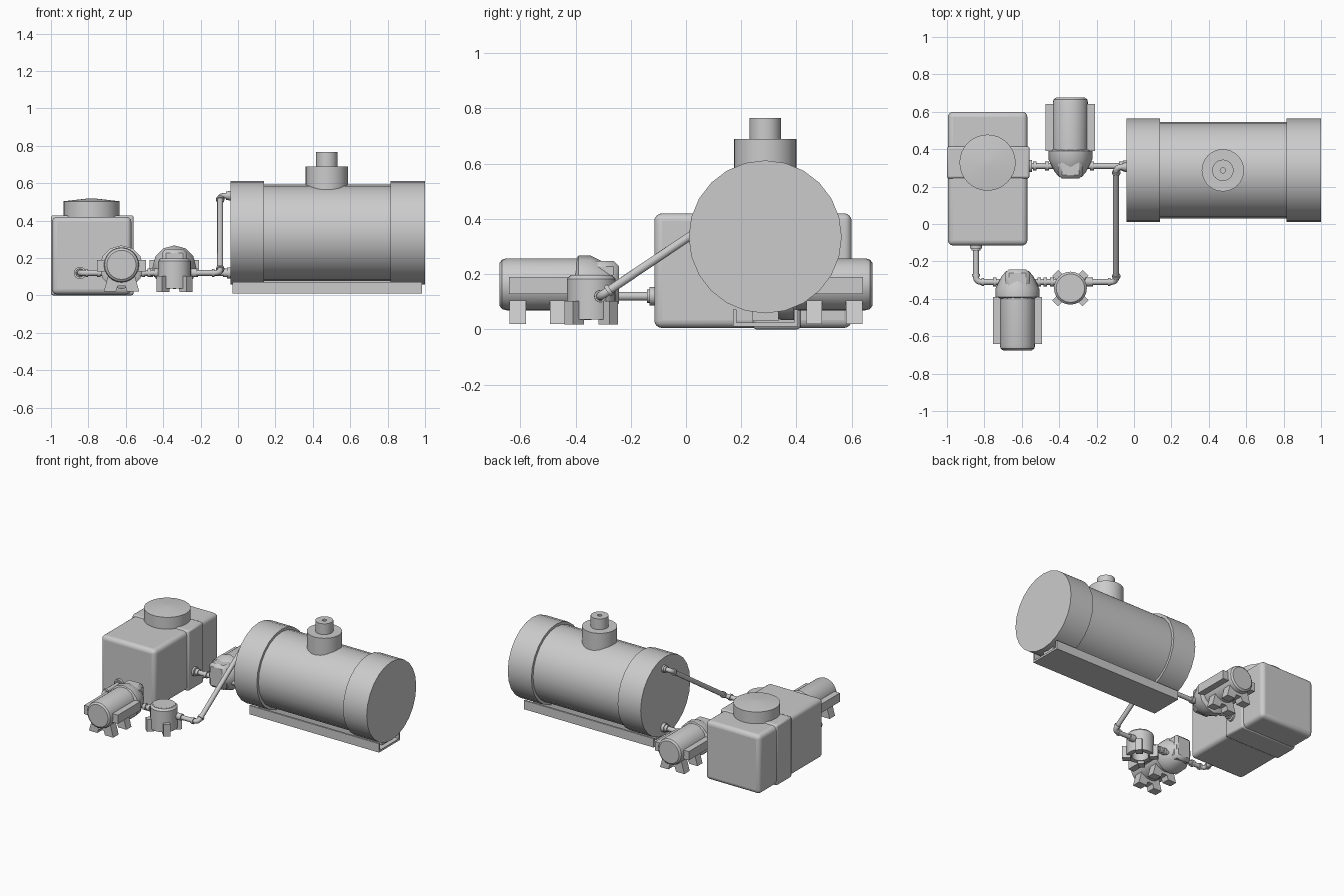
import bpy, bmesh, math
from mathutils import Vector

if "Cube" in bpy.data.objects:
    bpy.data.objects.remove(bpy.data.objects["Cube"])


def finish(name, bm, bevel=0, segs=3):
    bmesh.ops.recalc_face_normals(bm, faces=bm.faces)
    me = bpy.data.meshes.new(name)
    bm.to_mesh(me)
    bm.free()
    ob = bpy.data.objects.new(name, me)
    bpy.context.collection.objects.link(ob)
    if bevel:
        m = ob.modifiers.new("bevel", 'BEVEL')
        m.width, m.segments, m.limit_method = bevel, segs, 'ANGLE'
        m.angle_limit = math.radians(50)
    bpy.ops.object.select_all(action='DESELECT')
    ob.select_set(True)
    bpy.context.view_layer.objects.active = ob
    bpy.ops.object.shade_smooth_by_angle(angle=math.radians(32))
    return ob


def box(name, lo, hi, bevel=0, segs=3):
    bm = bmesh.new()
    bmesh.ops.create_cube(bm, size=1)
    for v in bm.verts:
        v.co = [(a + b) / 2 + c * (b - a) for a, b, c in zip(lo, hi, v.co)]
    return finish(name, bm, bevel, segs)


def lathe(name, origin, axis, profile, n=24, closed=False):
    """Revolve (distance along axis, radius) pairs about an axis; ends are capped."""
    q = Vector((0, 0, 1)).rotation_difference(Vector(axis))
    bm = bmesh.new()
    rings = [[bm.verts.new(Vector(origin) + q @ Vector((r * math.cos(2 * math.pi * i / n),
              r * math.sin(2 * math.pi * i / n), d))) for i in range(n)] for d, r in profile]
    pairs = list(zip(rings, rings[1:])) + ([(rings[-1], rings[0])] if closed else [])
    for a, b in pairs:
        for i in range(n):
            j = (i + 1) % n
            bm.faces.new((a[i], a[j], b[j], b[i]))
    if not closed:
        bm.faces.new(rings[0])
        bm.faces.new(rings[-1])
    return finish(name, bm)


def rod(name, a, b, r, n=16):
    d = Vector(b) - Vector(a)
    return lathe(name, a, d.normalized(), [(0, r), (d.length, r)], n)


def prism(name, pts, axis, lo, hi):
    """Extrude a 2D outline along x (0) or y (1)."""
    bm = bmesh.new()
    put = (lambda p, t: (t, p[0], p[1])) if axis == 0 else (lambda p, t: (p[0], t, p[1]))
    f = bm.faces.new([bm.verts.new(put(p, lo)) for p in pts])
    ex = bmesh.ops.extrude_face_region(bm, geom=[f])
    for v in ex['geom']:
        if isinstance(v, bmesh.types.BMVert):
            v.co[axis] = hi
    return finish(name, bm)


def pipe(name, pts, r=0.016, bend=0.03):
    """Pipe along a path with rounded elbows and a collar either side of each elbow."""
    P = [Vector(p) for p in pts]
    path = [P[0]]
    for a, b, c in zip(P, P[1:], P[2:]):
        u, w = (a - b).normalized(), (c - b).normalized()
        s, e = b + u * bend, b + w * bend
        path += [(1 - t) ** 2 * s + 2 * t * (1 - t) * b + t * t * e for t in (0, .25, .5, .75, 1)]
        for k, d in enumerate((u, w)):
            rod(f"{name}_elbow_collar", b + d * bend, b + d * (bend + 0.014), r + 0.006)
    path.append(P[-1])
    cu = bpy.data.curves.new(name, 'CURVE')
    cu.dimensions, cu.bevel_depth, cu.bevel_resolution, cu.use_fill_caps = '3D', r, 3, True
    sp = cu.splines.new('POLY')
    sp.points.add(len(path) - 1)
    for p, q in zip(sp.points, path):
        p.co = (*q, 1)
        p.radius = 1
    sp.use_smooth = True
    bpy.context.collection.objects.link(bpy.data.objects.new(name, cu))


# Large horizontal tank with two end bands
TY, TZ = 0.287, 0.335
lathe("tank_shell", (-0.04, TY, TZ), (1, 0, 0),
      [(0, .277), (.18, .277), (.18, .258), (.855, .258), (.855, .277), (1.04, .277)])
# Manway on top of the tank with a vent hole
lathe("tank_manway", (0.475, TY, 0.5), (0, 0, 1),
      [(0, .113), (.19, .113), (.19, .057), (.266, .057), (.266, .014), (.24, .014)], 32)
# Open channel skid
prism("tank_skid", [(.17, .01), (.405, .01), (.405, .072), (.392, .072), (.392, .024),
                    (.183, .024), (.183, .072), (.17, .072)], 0, -0.03, 0.985)
box("skid_saddle", (0.0, .24, .03), (.96, .335, .08))

# Square supply tank, strap and lid
box("supply_tank", (-0.995, -0.115, 0.005), (-0.57, 0.6, 0.42), 0.028, 4)
box("supply_strap", (-1.0, 0.243, 0.0), (-0.558, 0.415, 0.428), 0.012, 2)
lathe("supply_lid", (-0.783, 0.328, 0.40), (0, 0, 1), [(0, .15), (.103, .15), (.118, .02)], 32)


# Pump: motor, side fins, feet and tapered head
def pump(name, cx, s):
    z = 0.163
    lathe(name + "_motor", (cx, s * .365, z), (0, s, 0),
          [(0, .094), (.285, .094), (.301, .09), (.31, .078)], 24)
    ys = sorted((s * .39, s * .642))
    box(name + "_side_fins", (cx - .132, ys[0], .128), (cx + .132, ys[1], .19))
    for y0, y1 in ((.437, .493), (.58, .64)):
        a, b = sorted((s * y0, s * y1))
        prism(name + "_foot", [(cx - .095, .02), (cx - .03, .02), (cx - .02, .05), (cx + .02, .05),
                               (cx + .03, .02), (cx + .095, .02), (cx + .07, .11), (cx - .07, .11)], 1, a, b)
    lathe(name + "_head", (cx, s * .40, .15), (0, -s, 0),
          [(0, .1), (.01, .117), (.055, .117), (.12, .085), (.15, .06)], 12)
    a, b = sorted((s * .242, s * .375))
    box(name + "_head_block", (cx - .066, a, .075), (cx + .066, b, .247), 0.02, 1)


pump("feed_pump", -0.623, -1)
pump("transfer_pump", -0.34, 1)

# Round filter pot with hollow base and four corner legs
FX, FY = -0.34, -0.343
lathe("filter_pot", (FX, FY, 0), (0, 0, 1),
      [(.036, .088), (.183, .088), (.196, .076), (.196, .01), (.14, .01), (.14, .055), (.036, .055)], 24, True)
rod("filter_cap", (FX, FY, .17), (FX, FY, .197), .07, 24)
for k in range(4):
    leg = box("filter_leg", (.06, -.022, .018), (.115, .022, .103))
    leg.location = (FX, FY, 0)
    leg.rotation_euler.z = math.radians(45 + 90 * k)

# Pipe runs
PZ = 0.12
pipe("feed_pipe", [(-.845, -.1, PZ), (-.845, -.31, PZ), (-.69, -.31, PZ)])
pipe("pump_to_filter_pipe", [(-.56, -.31, PZ), (-.38, -.31, PZ)])
pipe("filter_to_tank_pipe", [(-.3, -.31, PZ), (-.095, -.31, PZ), (-.095, .305, .533), (-.03, .305, .533)])
pipe("supply_to_pump_pipe", [(-.58, .31, PZ), (-.4, .31, PZ)])
pipe("pump_to_tank_pipe", [(-.28, .31, PZ), (-.03, .31, PZ)])

# Flanges and collars
rod("supply_flange", (-.845, -.105, PZ), (-.845, -.132, PZ), .033)
rod("supply_flange", (-.845, -.13, PZ), (-.845, -.142, PZ), .024)
rod("supply_flange", (-.575, .31, PZ), (-.545, .31, PZ), .032)
rod("tank_flange", (-.06, .31, PZ), (-.035, .31, PZ), .03)
rod("tank_flange", (-.052, .305, .533), (-.035, .305, .533), .026)
for x, y in ((-.745, -.31), (-.507, -.31), (-.475, -.31), (-.438, -.32), (-.25, -.32),
             (-.23, -.31), (-.53, .31), (-.465, .31), (-.225, .31), (-.07, .31)):
    rod("pipe_collar", (x - .01, -.31 if y < 0 else y, PZ), (x + .01, -.31 if y < 0 else y, PZ), .023)
